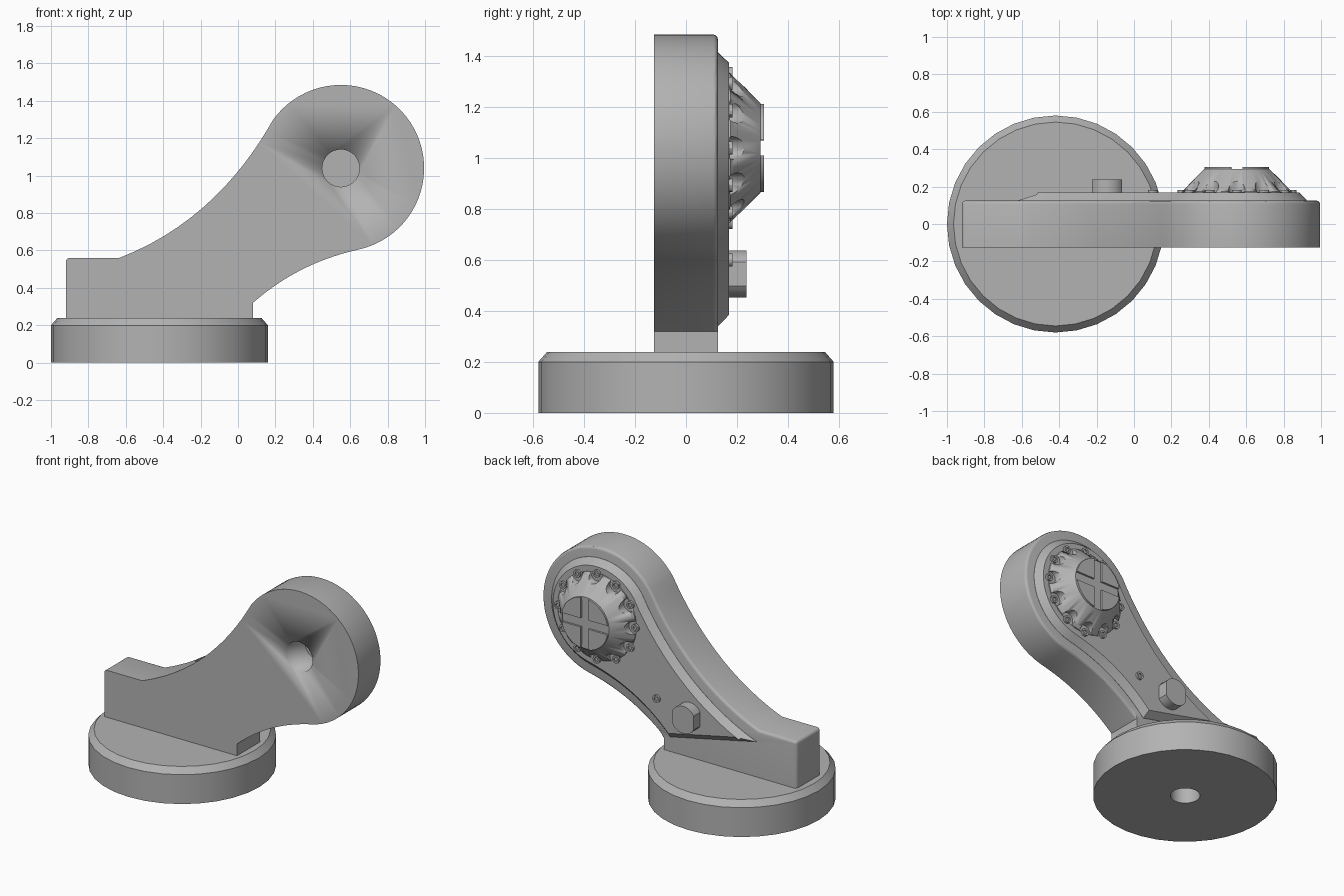
import bpy, bmesh, math
from mathutils import Vector, Matrix

old = bpy.data.objects.get("Cube")
if old:
    bpy.data.objects.remove(old, do_unlink=True)

grey = bpy.data.materials.new("plain_grey")
grey.use_nodes = True
COLOUR = (0.45, 0.45, 0.45, 1)
grey.diffuse_color = COLOUR
grey.node_tree.nodes["Principled BSDF"].inputs["Base Color"].default_value = COLOUR

HEAD = Vector((0.55, 1.04))          # centre of the round head in x, z


def finish(bm, name, angle=30):
    bmesh.ops.recalc_face_normals(bm, faces=bm.faces)
    mesh = bpy.data.meshes.new(name)
    bm.to_mesh(mesh)
    bm.free()
    mesh.materials.append(grey)
    ob = bpy.data.objects.new(name, mesh)
    bpy.context.collection.objects.link(ob)
    bpy.ops.object.select_all(action='DESELECT')
    ob.select_set(True)
    bpy.context.view_layer.objects.active = ob
    bpy.ops.object.shade_smooth_by_angle(angle=math.radians(angle))
    return ob


def arc(centre, r, start, end, n):
    steps = [math.radians(start + (end - start) * i / n) for i in range(n + 1)]
    return [Vector((centre[0] + r * math.cos(a), centre[1] + r * math.sin(a))) for a in steps]


def bezier(a, b, c, d, n=14):
    a, b, c, d = map(Vector, (a, b, c, d))
    ts = [i / n for i in range(n + 1)]
    return [a * (1 - t) ** 3 + b * 3 * t * (1 - t) ** 2 + c * 3 * t * t * (1 - t) + d * t ** 3 for t in ts]


def prism(bm, pts, y0, y1):
    """Extrude an x-z outline along y and return the back face."""
    front = bm.faces.new([bm.verts.new((p[0], y0, p[1])) for p in pts])
    res = bmesh.ops.extrude_face_region(bm, geom=[front], use_keep_orig=True)
    verts = [g for g in res["geom"] if isinstance(g, bmesh.types.BMVert)]
    bmesh.ops.translate(bm, verts=verts, vec=(0, y1 - y0, 0))
    return next(g for g in res["geom"] if isinstance(g, bmesh.types.BMFace))


def lathe(bm, profile, matrix, n=32):
    """Spin a radius-height profile around the local z axis."""
    verts = [bm.verts.new((r, 0, h)) for r, h in profile]
    edges = [bm.edges.new(pair) for pair in zip(verts, verts[1:])]
    before = set(bm.verts) - set(verts)
    bmesh.ops.spin(bm, geom=verts + edges, cent=(0, 0, 0), axis=(0, 0, 1),
                   angle=math.tau, steps=n, use_merge=True)
    new = [v for v in bm.verts if v not in before]
    bmesh.ops.remove_doubles(bm, verts=new, dist=1e-5)
    new = [v for v in bm.verts if v not in before]
    bmesh.ops.transform(bm, matrix=matrix, verts=new)


def facing_back(x, y, z):
    return Matrix.Translation((x, y, z)) @ Matrix.Rotation(-math.pi / 2, 4, 'X')


def cut(ob, cutter):
    cutter.hide_render = True
    cutter.hide_viewport = True
    mod = ob.modifiers.new("cut", 'BOOLEAN')
    mod.object = cutter
    mod.solver = 'EXACT'
    bpy.ops.object.select_all(action='DESELECT')
    bpy.context.view_layer.objects.active = ob
    bpy.ops.object.modifier_apply(modifier=mod.name)
    bpy.data.objects.remove(cutter, do_unlink=True)


# Round base with a blind hole underneath
bm = bmesh.new()
lathe(bm, [(0, 0.16), (0.093, 0.16), (0.093, 0), (0.58, 0), (0.58, 0.2), (0.545, 0.24), (0, 0.24)],
      Matrix.Translation((-0.42, 0, 0)))
finish(bm, "base")

# Arm: block, concave flanks and round head, softened on the back rim
outline = [(-0.92, 0.24)] + arc((-0.9, 0.54), 0.02, 180, 90, 4)
outline += bezier((-0.635, 0.56), (-0.22, 0.72), (0.03, 1.02), arc(HEAD, 0.445, 145, 145, 1)[0])
outline += arc(HEAD, 0.445, 145, -77, 44)[1:]
outline += bezier(outline[-1], (0.42, 0.555), (0.24, 0.46), (0.08, 0.32))[1:] + [(0.08, 0.24)]
bm = bmesh.new()
back = prism(bm, outline, -0.125, 0.125)
bmesh.ops.bevel(bm, geom=[e for e in back.edges if max(v.co.z for v in e.verts) > 0.33],
                offset=0.018, segments=3, profile=0.5, affect='EDGES')
arm = finish(bm, "arm")
bm = bmesh.new()
lathe(bm, [(0, -0.05), (0.1, -0.05), (0.1, 0.2), (0, 0.2)], facing_back(HEAD.x, -0.125, HEAD.y))
cut(arm, finish(bm, "arm_hole_cutter"))

# Raised cover plate with sloping edge
plate = bezier((-0.62, 0.48), (-0.2, 0.64), (0.08, 0.95), arc(HEAD, 0.375, 145, 145, 1)[0])
plate += arc(HEAD, 0.375, 145, -77, 36)[1:]
plate += bezier(plate[-1], (0.4, 0.62), (0.2, 0.52), (0.03, 0.34))[1:]
bm = bmesh.new()
back = prism(bm, plate, 0.11, 0.126)
bmesh.ops.recalc_face_normals(bm, faces=bm.faces)
bmesh.ops.inset_region(bm, faces=[back], thickness=0.04, use_even_offset=True)
bmesh.ops.translate(bm, verts=back.verts[:], vec=(0, 0.042, 0))
finish(bm, "cover_plate")

# Conical hub with twelve scallops
ring = [math.radians(30 * i) for i in range(12)]
bm = bmesh.new()
lathe(bm, [(0, 0.15), (0.295, 0.15), (0.295, 0.175), (0.28, 0.19), (0.175, 0.293), (0, 0.293)],
      facing_back(HEAD.x, 0, HEAD.y), 48)
hub = finish(bm, "hub")
bm = bmesh.new()
for a in ring:
    lathe(bm, [(0, 0.172), (0.045, 0.172), (0.045, 0.4), (0, 0.4)],
          facing_back(HEAD.x + 0.285 * math.cos(a), 0, HEAD.y + 0.285 * math.sin(a)), 16)
cut(hub, finish(bm, "scallop_cutter"))

# Four raised quadrants on the hub
bm = bmesh.new()
for turn in range(4):
    pts = [Vector((0.03, 0.03))] + arc((0, 0), 0.175, 10, 80, 8)
    prism(bm, [HEAD + Matrix.Rotation(turn * math.pi / 2, 2) @ p for p in pts], 0.285, 0.306)
finish(bm, "hub_cap")

# Socket screws around the hub, and one on the plate
spots = [(HEAD.x + 0.292 * math.cos(a), HEAD.y + 0.292 * math.sin(a)) for a in ring]
bm = bmesh.new()
for x, z in spots + [(0.1, 0.6)]:
    lathe(bm, [(0, 0.16), (0.026, 0.16), (0.026, 0.183), (0.014, 0.183), (0.014, 0.173), (0, 0.173)],
          facing_back(x, 0, z), 12)
finish(bm, "screws")

# Locking knob: round with two flat sides
bm = bmesh.new()
side = math.degrees(math.acos(0.08 / 0.093))
centre = (-0.145, 0.545)
prism(bm, arc(centre, 0.093, side, 180 - side, 10) + arc(centre, 0.093, 180 + side, 360 - side, 10), 0.15, 0.238)
finish(bm, "knob")
